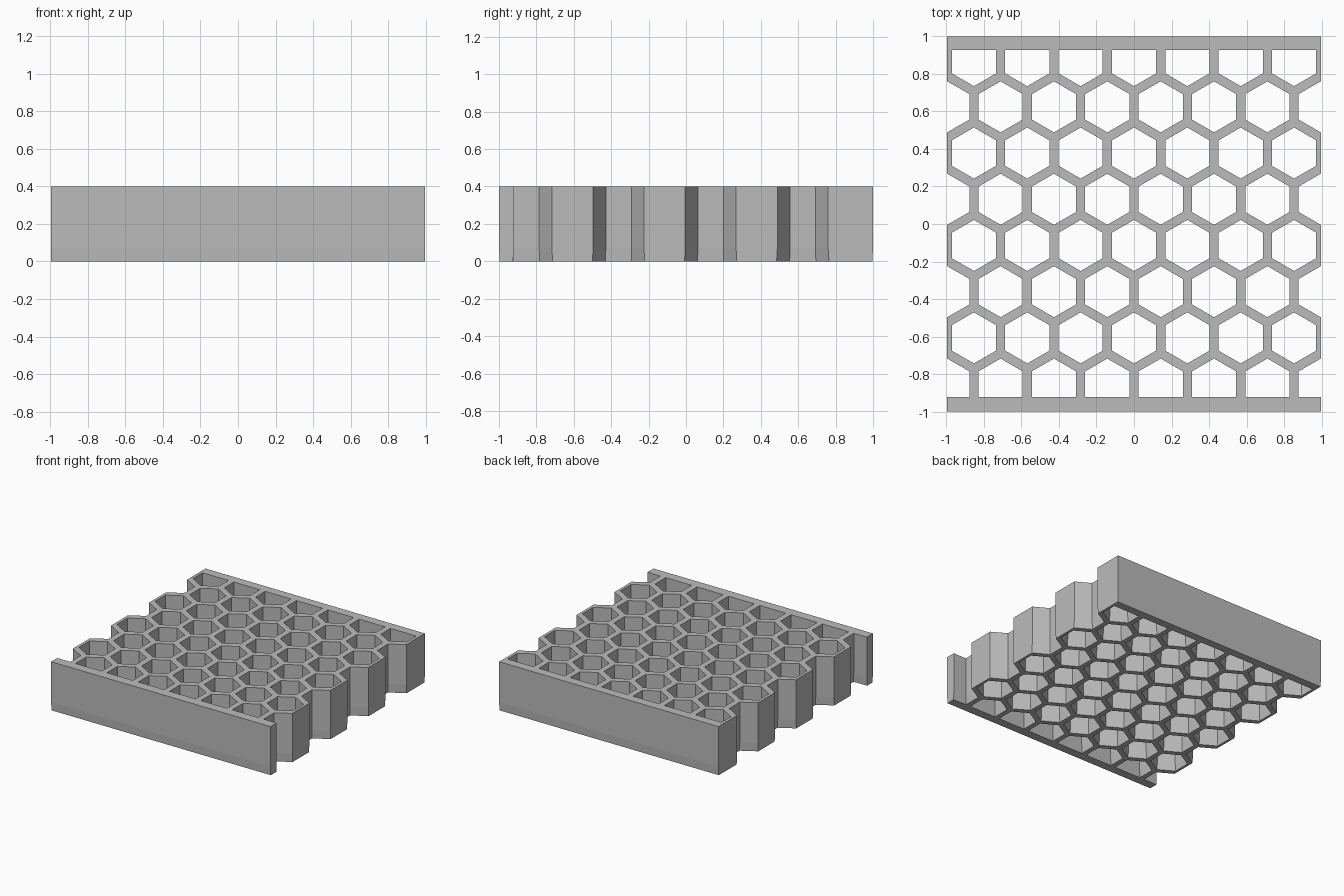
import bpy, bmesh, math

if "Cube" in bpy.data.objects:
    bpy.data.objects.remove(bpy.data.objects["Cube"])

HEIGHT, HALF_X, HALF_Y = 0.4, 0.995, 1.0
PITCH = 2 * HALF_X / 7              # spacing of cells along a row
ROW = PITCH * math.sqrt(3) / 2      # spacing of rows
RADIUS = 0.136                      # corner radius of an open cell
RAIL_BACK, RAIL_FRONT = 0.926, -0.921
FOOT, RELIEF = 0.07, 0.004          # slight relief around the base

grey = bpy.data.materials.new("plain grey")
grey.use_nodes = True
grey.diffuse_color = (0.5, 0.5, 0.5, 1)
grey.node_tree.nodes["Principled BSDF"].inputs["Base Color"].default_value = (0.5, 0.5, 0.5, 1)


def loft(bm, rings):
    """Closed solid through rings of equal vertex count."""
    loops = [[bm.verts.new(p) for p in ring] for ring in rings]
    n = len(loops[0])
    bm.faces.new(list(reversed(loops[0])))
    bm.faces.new(loops[-1])
    for a, b in zip(loops, loops[1:]):
        for i in range(n):
            j = (i + 1) % n
            bm.faces.new((a[i], a[j], b[j], b[i]))


def make_object(name, bm):
    bmesh.ops.recalc_face_normals(bm, faces=bm.faces)
    mesh = bpy.data.meshes.new(name)
    bm.to_mesh(mesh)
    bm.free()
    mesh.materials.append(grey)
    obj = bpy.data.objects.new(name, mesh)
    bpy.context.collection.objects.link(obj)
    return obj


def cell_ring(cx, cy, z, grow):
    """Hexagon with a corner up, trimmed flat where it meets a rail."""
    ring = []
    for k in range(6):
        a = math.radians(30 + 60 * k)
        x = cx + (RADIUS + grow) * math.cos(a)
        y = cy + (RADIUS + grow) * math.sin(a)
        ring.append((x, max(RAIL_FRONT - grow, min(RAIL_BACK + grow, y)), z))
    return ring


def plate_ring(z, inset):
    y = HALF_Y - inset
    return [(-HALF_X, -y, z), (HALF_X, -y, z), (HALF_X, y, z), (-HALF_X, y, z)]


# Solid plate
bm = bmesh.new()
loft(bm, [plate_ring(0, RELIEF), plate_ring(FOOT, 0), plate_ring(HEIGHT, 0)])
panel = make_object("honeycomb_panel", bm)

# Cell cutters; every other row is shifted and runs open at both sides
bm = bmesh.new()
for r in range(8):
    cy = -0.853 + r * ROW
    shifted = r % 2 == 0
    for c in range(8 if shifted else 7):
        cx = -HALF_X + PITCH * (c if shifted else c + 0.5)
        loft(bm, [cell_ring(cx, cy, -0.05, RELIEF), cell_ring(cx, cy, 0, RELIEF),
                  cell_ring(cx, cy, FOOT, 0), cell_ring(cx, cy, HEIGHT + 0.05, 0)])
cutter = make_object("cell_cutter", bm)
cutter.hide_render = True

# Cut the cells and discard the cutter
cut = panel.modifiers.new("cells", "BOOLEAN")
cut.operation = "DIFFERENCE"
cut.solver = "EXACT"
cut.object = cutter
bpy.context.view_layer.objects.active = panel
bpy.ops.object.modifier_apply(modifier=cut.name)
bpy.data.objects.remove(cutter)
